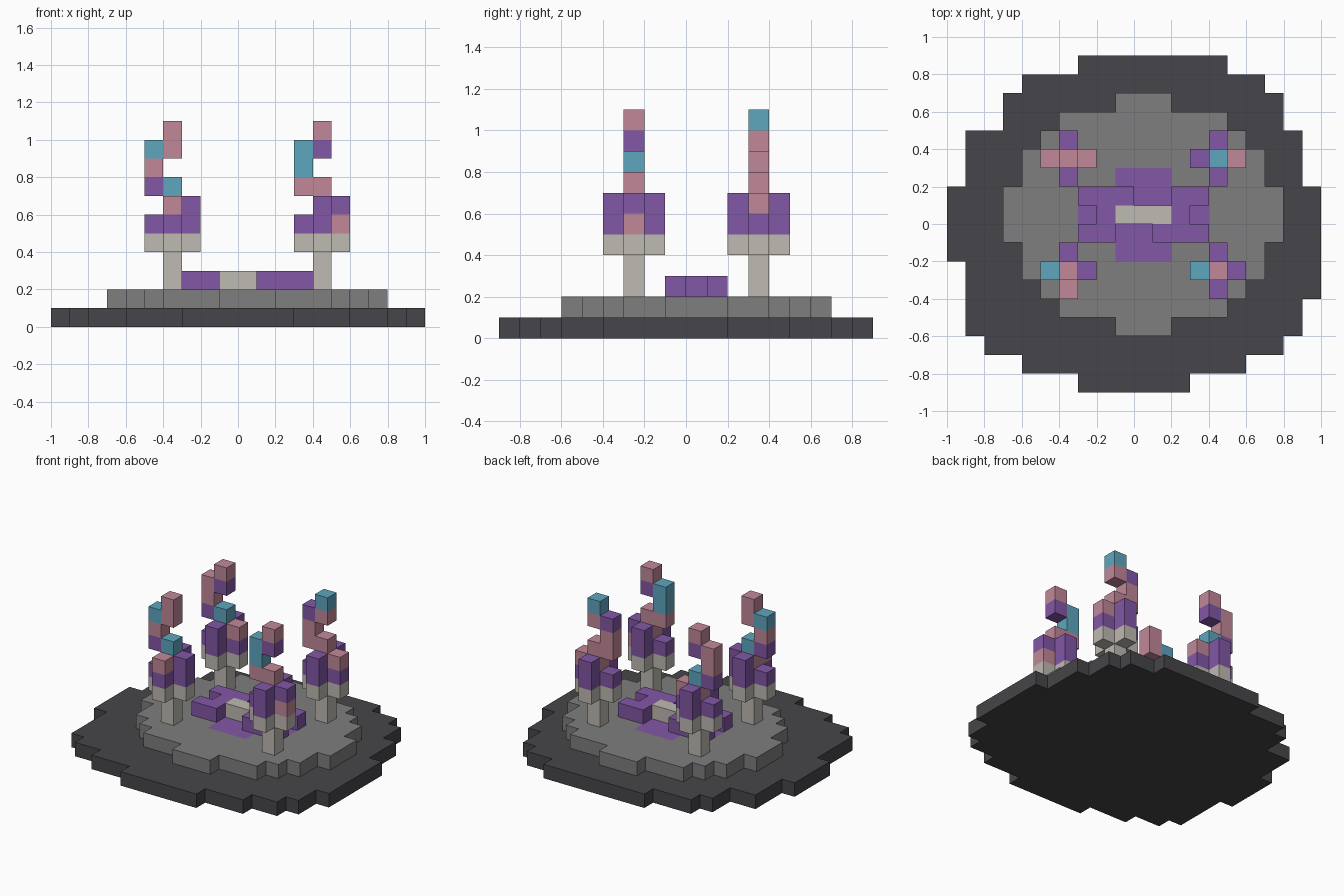
import bpy, bmesh, math
from mathutils import Vector

old = bpy.data.objects.get("Cube")
if old:
    bpy.data.objects.remove(old)

UNIT = 0.1
PALETTE = {
    "D": ("dark_stone", (0.061, 0.060, 0.067)),
    "G": ("grey_stone", (0.209, 0.209, 0.209)),
    "S": ("pale_sand", (0.521, 0.491, 0.445)),
    "V": ("violet", (0.223, 0.095, 0.381)),
    "R": ("rose", (0.533, 0.246, 0.319)),
    "B": ("sky_blue", (0.112, 0.381, 0.515)),
}
KEYS = list(PALETTE)
MATERIALS = []
for label, rgb in PALETTE.values():
    mat = bpy.data.materials.new(label)
    mat.use_nodes = True
    mat.diffuse_color = (*rgb, 1)
    mat.node_tree.nodes["Principled BSDF"].inputs["Base Color"].default_value = (*rgb, 1)
    MATERIALS.append(mat)

AXES = [Vector(v) for v in ((1, 0, 0), (0, 1, 0), (0, 0, 1))]


def build_blocks(name, cells):
    """Turn a {grid cell: colour key} dict into one mesh of its outer faces."""
    bm = bmesh.new()
    corners = {}

    def corner(p):
        key = tuple(round(c) for c in p)
        if key not in corners:
            corners[key] = bm.verts.new(Vector(key) * UNIT)
        return corners[key]

    for cell, key in cells.items():
        origin = Vector(cell)
        for a in range(3):
            n, u, v = AXES[a], AXES[a - 2], AXES[a - 1]
            for side in (0, 1):
                step = n if side else -n
                if tuple(int(c) for c in origin + step) in cells:
                    continue
                o = origin + n * side
                loop = [o, o + u, o + u + v, o + v]
                if not side:
                    loop.reverse()
                face = bm.faces.new([corner(p) for p in loop])
                face.material_index = KEYS.index(key)
    # Merge flat neighbours of one colour
    bmesh.ops.dissolve_limit(bm, angle_limit=math.radians(1), verts=bm.verts[:],
                             edges=bm.edges[:], delimit={"MATERIAL"})
    mesh = bpy.data.meshes.new(name)
    bm.to_mesh(mesh)
    bm.free()
    for mat in MATERIALS:
        mesh.materials.append(mat)
    obj = bpy.data.objects.new(name, mesh)
    bpy.context.collection.objects.link(obj)
    return obj


def slab(level, key, y, rows):
    """Fill one layer from front to back; rows are (depth, x start, x end)."""
    cells = {}
    for depth, x0, x1 in rows:
        for j in range(y, y + depth):
            for i in range(x0, x1):
                cells[i, j, level] = key
        y += depth
    return cells


# Round bottom slab
build_blocks("lower_base", slab(0, "D", -9, [
    (1, -3, 3), (1, -6, 6), (1, -8, 8), (2, -9, 9), (2, -9, 10),
    (4, -10, 10), (3, -9, 9), (2, -7, 8), (1, -6, 7), (1, -3, 5)]))

# Round upper slab with a violet patch let into its top
half = [(1, -1, 2), (1, -4, 5), (1, -5, 6), (2, -6, 7)]
upper = slab(1, "G", -6, half + [(3, -7, 8)] + half[::-1])
upper.update(slab(1, "V", -2, [(1, -1, 2), (3, -3, 4), (1, -1, 2)]))
build_blocks("upper_base", upper)

# Raised centre emblem, drawn back to front
emblem = {}
for row, line in enumerate(("VVV..VV", ".VSSSV.", "VV..VVV")):
    for col, key in enumerate(line):
        if key != ".":
            emblem[col - 3, 1 - row, 2] = key
build_blocks("centre_blocks", emblem)

# Corals: stem, cross-shaped cup, four arms and a hooked spire
ARMS = ((0, -1), (1, 0), (0, 1), (-1, 0))
SPIRE = ((0, 7), (-1, 7), (-1, 8), (-1, 9), (0, 9), (0, 10))


def coral(name, x, y, arms, spire):
    cells = {(x, y, k): "S" for k in (2, 3, 4)}
    cells.update({(x, y, 5): "V", (x, y, 6): "R"})
    for (dx, dy), colours in zip(ARMS, arms):
        for k, key in enumerate("S" + colours):
            cells[x + dx, y + dy, 4 + k] = key
    for (dx, k), key in zip(SPIRE, spire):
        cells[x + dx, y, k] = key
    build_blocks(name, cells)


# Arm colours run front, +x, back, -x, each from the bottom up
coral("coral_front_left", 4, -3, ("VV", "RV", "VV", "V"), "RRBBVR")
coral("coral_front_right", -4, -3, ("VR", "VV", "VV", "V"), "BVRBRR")
coral("coral_back_left", 4, 3, ("VV", "VR", "VV", "V"), "RRRVRB")
coral("coral_back_right", -4, 3, ("VV", "VR", "VV", "V"), "BVRRVR")
